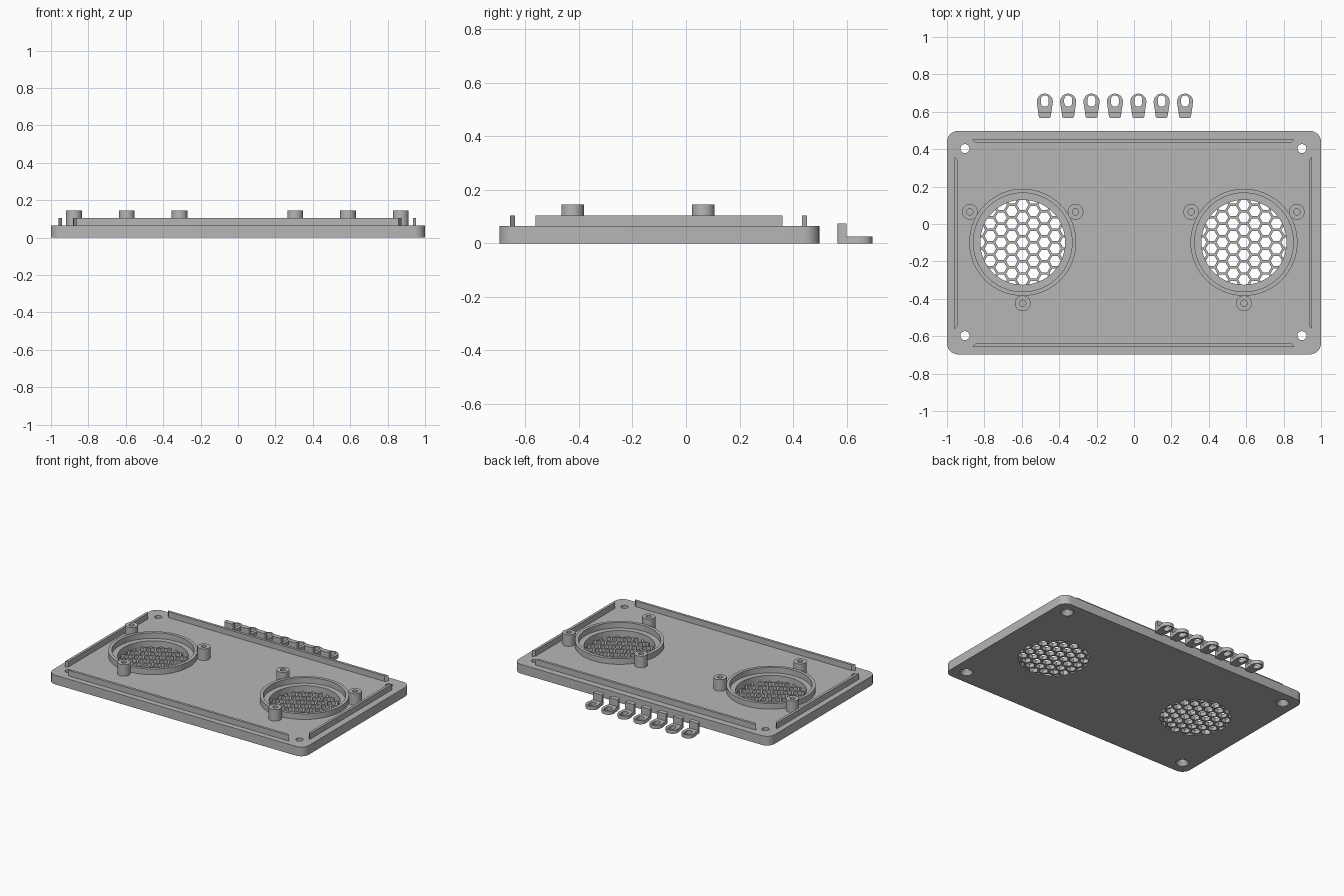
import bpy, bmesh, math

if "Cube" in bpy.data.objects:
    bpy.data.objects.remove(bpy.data.objects["Cube"], do_unlink=True)

grey = bpy.data.materials.new("plain grey")
grey.use_nodes = True
COLOUR = (0.47, 0.47, 0.47, 1)
grey.diffuse_color = COLOUR
grey.node_tree.nodes["Principled BSDF"].inputs["Base Color"].default_value = COLOUR

PLATE_TOP, RAIL_TOP, POST_TOP = 0.065, 0.105, 0.146
GRILLE_TOP, GRILLE_R = 0.026, 0.227
SPEAKER_Y = -0.098


def arc(cx, cy, r, start, end, n):
    """Points on an arc, angles in degrees."""
    angles = [math.radians(start + (end - start) * i / n) for i in range(n + 1)]
    return [(cx + r * math.cos(a), cy + r * math.sin(a)) for a in angles]


def skin(bm, rings, closed=False):
    """Join rings of points with quads; cap the ends unless closed."""
    loops = [[bm.verts.new(p) for p in ring] for ring in rings]
    n = len(loops[0])
    pairs = list(zip(loops, loops[1:]))
    if closed:
        pairs.append((loops[-1], loops[0]))
    else:
        bm.faces.new(loops[0])
        bm.faces.new(loops[-1])
    for a, b in pairs:
        for i in range(n):
            j = (i + 1) % n
            bm.faces.new((a[i], a[j], b[j], b[i]))


def prism(bm, outline, z0, z1):
    skin(bm, [[(x, y, z) for x, y in outline] for z in (z0, z1)])


def lathe(bm, profile, x, y, n=64, closed=False):
    skin(bm, [[(px, py, z) for px, py in arc(x, y, r, 0, 360, n)[:-1]]
              for r, z in profile], closed)


def finish(name, bm):
    bmesh.ops.recalc_face_normals(bm, faces=bm.faces[:])
    mesh = bpy.data.meshes.new(name)
    bm.to_mesh(mesh)
    bm.free()
    mesh.materials.append(grey)
    obj = bpy.data.objects.new(name, mesh)
    bpy.context.collection.objects.link(obj)
    shade(mesh)
    return obj


def shade(mesh):
    for poly in mesh.polygons:
        poly.use_smooth = True
    mesh.set_sharp_from_angle(angle=math.radians(30))


def cut(obj, cutter_bm):
    """Subtract a cutter and bake the result."""
    cutter = finish("cutter", cutter_bm)
    cutter.hide_render = True
    mod = obj.modifiers.new("cut", "BOOLEAN")
    mod.operation, mod.solver, mod.object = "DIFFERENCE", "EXACT", cutter
    graph = bpy.context.evaluated_depsgraph_get()
    baked = bpy.data.meshes.new_from_object(obj.evaluated_get(graph))
    obj.modifiers.clear()
    obj.data = baked
    shade(baked)
    bpy.data.objects.remove(cutter, do_unlink=True)


# Rounded base plate with speaker openings and countersunk corner holes
R = 0.06
X, Y0, Y1 = 1 - R, -0.697 + R, 0.498 - R
outline = (arc(X, Y1, R, 0, 90, 10) + arc(-X, Y1, R, 90, 180, 10)
           + arc(-X, Y0, R, 180, 270, 10) + arc(X, Y0, R, 270, 360, 10))
bm = bmesh.new()
prism(bm, outline, 0, PLATE_TOP)
plate = finish("base_plate", bm)

SPEAKERS = {"right": -0.595, "left": 0.588}
holes = bmesh.new()
for x in SPEAKERS.values():
    lathe(holes, [(GRILLE_R, -0.1), (GRILLE_R, 0.2)], x, SPEAKER_Y)
for x in (-0.904, 0.898):
    for y in (-0.597, 0.403):
        lathe(holes, [(0.042, -0.02), (0.042, 0.004), (0.024, 0.03), (0.024, 0.2)], x, y, 32)
cut(plate, holes)

# Speaker seats: honeycomb grille, raised ring and three screw posts each
PITCH, HEX_R = 0.0667, 0.031
for side, cx in SPEAKERS.items():
    bm = bmesh.new()
    lathe(bm, [(GRILLE_R, 0), (GRILLE_R, GRILLE_TOP)], cx, SPEAKER_Y)
    grille = finish(side + "_grille", bm)
    hexes = bmesh.new()
    for col in range(-5, 6):
        for row in range(-5, 6):
            dx = col * PITCH * math.sqrt(3) / 2
            dy = (row + (col % 2) / 2) * PITCH
            if math.hypot(dx, dy) < GRILLE_R + 0.015:
                lathe(hexes, [(HEX_R, -0.1), (HEX_R, 0.1)], cx + dx, SPEAKER_Y + dy, 6)
    cut(grille, hexes)

    bm = bmesh.new()
    lathe(bm, [(0.286, 0.06), (0.286, RAIL_TOP), (0.264, RAIL_TOP), (0.264, 0.06)],
          cx, SPEAKER_Y, closed=True)
    finish(side + "_speaker_ring", bm)

    for i, (px, py) in enumerate(arc(cx, SPEAKER_Y, 0.326, 30, 270, 2)):
        bm = bmesh.new()
        lathe(bm, [(0.042, 0.06), (0.042, POST_TOP), (0.017, POST_TOP), (0.017, 0.07)],
              px, py, 32)
        finish(f"{side}_screw_post_{i + 1}", bm)

# Locating rails with mitred ends, longer on the outer edge
W = 0.018
for name, outer in (("back", 0.452), ("front", -0.657)):
    inner = outer - math.copysign(W, outer)
    bm = bmesh.new()
    prism(bm, [(-0.864, outer), (0.858, outer), (0.858 - W, inner), (-0.864 + W, inner)],
          0.06, RAIL_TOP)
    finish(name + "_rail", bm)
for name, outer in (("right", -0.96), ("left", 0.953)):
    inner = outer - math.copysign(W, outer)
    bm = bmesh.new()
    prism(bm, [(outer, -0.562), (outer, 0.36), (inner, 0.36 - W), (inner, -0.562 + W)],
          0.06, RAIL_TOP)
    finish(name + "_rail", bm)

# Row of loose clamp tabs: slotted foot with a short upright
HEAD_Y, BACK_Y, STEP_Y, FOOT_TOP, TAB_TOP = 0.654, 0.567, 0.6, 0.026, 0.075
corners = arc(-0.022, BACK_Y + 0.01, 0.01, 180, 270, 5) + arc(0.022, BACK_Y + 0.01, 0.01, 270, 360, 5)
bm = bmesh.new()
prism(bm, arc(0, HEAD_Y, 0.043, -10, 190, 24) + corners, 0, FOOT_TOP)
foot = finish("clamp_foot_1", bm)
slot = bmesh.new()
prism(slot, arc(0, 0.667, 0.021, 0, 180, 16) + arc(0, 0.648, 0.021, 180, 360, 16), -0.1, 0.1)
cut(foot, slot)
bm = bmesh.new()
prism(bm, [(0.035, STEP_Y), (-0.035, STEP_Y)] + corners, FOOT_TOP, TAB_TOP)
upright = finish("clamp_upright_1", bm)

for i in range(7):
    for part, name in ((foot, "clamp_foot"), (upright, "clamp_upright")):
        obj = part
        if i:
            obj = bpy.data.objects.new(f"{name}_{i + 1}", part.data)
            bpy.context.collection.objects.link(obj)
        obj.location.x = -0.477 + i * 0.125
